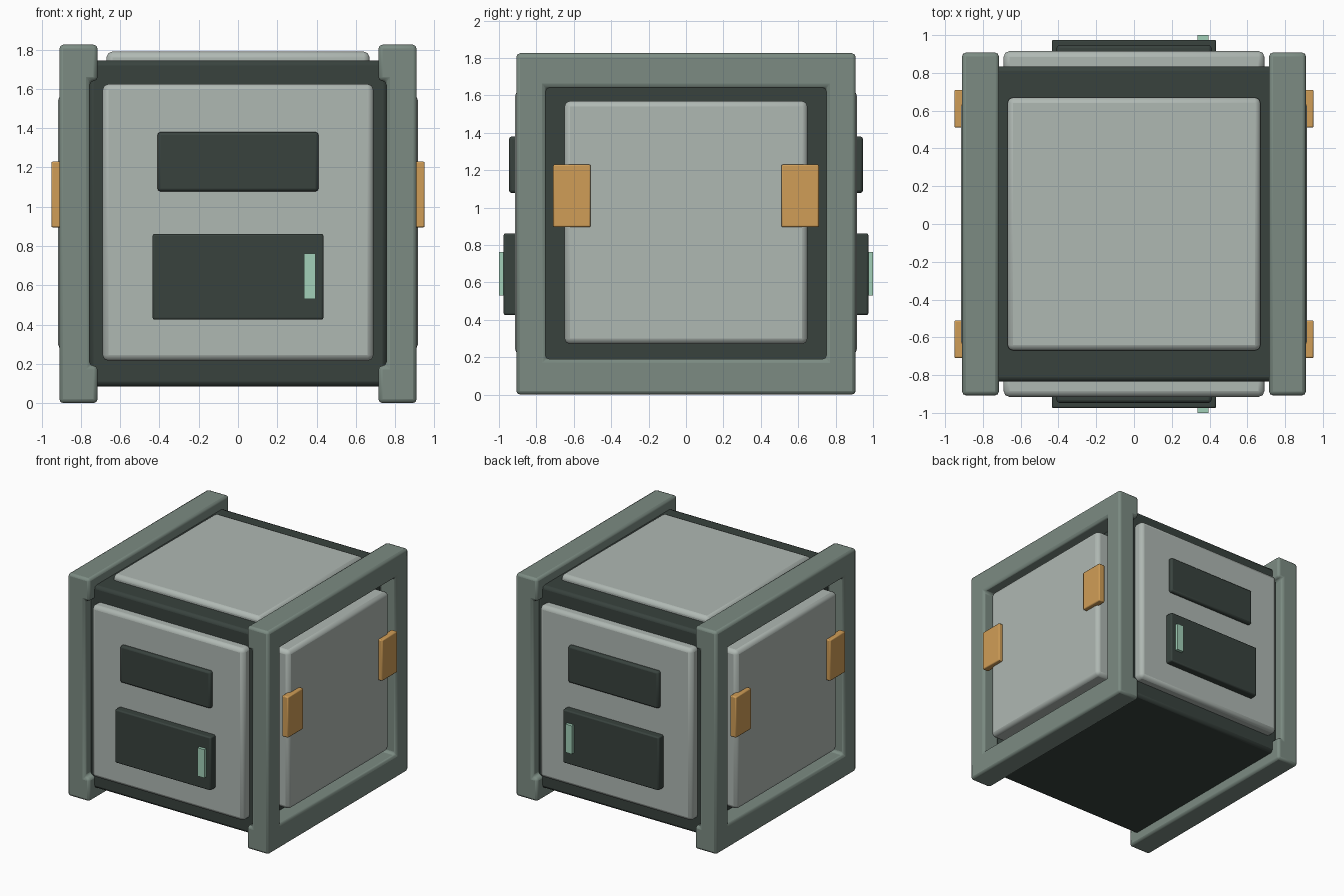
import bpy
import bmesh

if "Cube" in bpy.data.objects:
    bpy.data.objects.remove(bpy.data.objects["Cube"])


def material(name, rgb):
    m = bpy.data.materials.new(name)
    m.diffuse_color = (*rgb, 1)
    m.use_nodes = True
    m.node_tree.nodes["Principled BSDF"].inputs["Base Color"].default_value = m.diffuse_color
    return m


FRAME = material("frame_green_grey", (0.20, 0.26, 0.225))
DARK = material("dark_shell", (0.040, 0.055, 0.048))
PANEL = material("light_panel", (0.43, 0.48, 0.45))
ORANGE = material("orange", (0.63, 0.34, 0.095))
MINT = material("mint_light", (0.36, 0.63, 0.48))


def box(name, x, y, z, mat=None):
    """Box from (min, max) pairs, with its origin at the world origin."""
    bm = bmesh.new()
    bmesh.ops.create_cube(bm, size=1)
    for v in bm.verts:
        v.co = [sum(r) / 2 + c * (r[1] - r[0]) for r, c in zip((x, y, z), v.co)]
    me = bpy.data.meshes.new(name)
    bm.to_mesh(me)
    bm.free()
    ob = bpy.data.objects.new(name, me)
    bpy.context.collection.objects.link(ob)
    if mat:
        me.materials.append(mat)
    return ob


def finish(ob, bevel, segments=2, mirror=""):
    """Bevel the edges and mirror across the named axes."""
    if bevel:
        b = ob.modifiers.new("bevel", "BEVEL")
        b.width, b.segments, b.limit_method = bevel, segments, "ANGLE"
    if mirror:
        m = ob.modifiers.new("mirror", "MIRROR")
        m.use_axis = ["X" in mirror, "Y" in mirror, False]
        m.use_mirror_merge = False
    bpy.ops.object.select_all(action="DESELECT")
    ob.select_set(True)
    bpy.context.view_layer.objects.active = ob
    bpy.ops.object.shade_smooth_by_angle(angle=0.45)


def cut(ob, x, y, z):
    cutter = box("cutter", x, y, z)
    cutter.hide_render = True
    d = ob.modifiers.new("cut", "BOOLEAN")
    d.operation, d.solver, d.object = "DIFFERENCE", "EXACT", cutter
    bpy.context.view_layer.objects.active = ob
    bpy.ops.object.modifier_apply(modifier=d.name)
    bpy.data.objects.remove(cutter)


# Dark core
finish(box("core_body", (-0.76, 0.76), (-0.835, 0.835), (0.085, 1.745), DARK), 0.025)

# Side frames: square rings whose posts are thinner than their beams
frame = box("side_frames", (0.715, 0.91), (-0.907, 0.907), (0.0, 1.825), FRAME)
cut(frame, (0.5, 0.755), (-1.2, 1.2), (0.19, 1.64))
cut(frame, (0.6, 1.2), (-0.75, 0.75), (0.19, 1.64))
finish(frame, 0.025, mirror="X")

# Light panels on the sides, front/back and top
finish(box("side_panels", (0.72, 0.917), (-0.65, 0.65), (0.27, 1.57), PANEL), 0.03, mirror="X")
finish(box("front_back_panels", (-0.69, 0.69), (-0.915, -0.79), (0.215, 1.625), PANEL), 0.03, mirror="Y")
finish(box("top_panel", (-0.67, 0.67), (-0.67, 0.67), (1.68, 1.79), PANEL), 0.03)

# Dark plates and indicator light, front and back
finish(box("upper_plates", (-0.41, 0.41), (-0.947, -0.88), (1.078, 1.38), DARK), 0.015, mirror="Y")
finish(box("lower_plates", (-0.435, 0.435), (-0.975, -0.88), (0.425, 0.862), DARK), 0.01, mirror="Y")
finish(box("indicator_lights", (0.335, 0.395), (-1.0, -0.972), (0.53, 0.762), MINT), 0, mirror="Y")

# Orange latches on both sides
finish(box("side_latches", (0.895, 0.951), (-0.71, -0.51), (0.895, 1.23), ORANGE), 0.008, mirror="XY")
